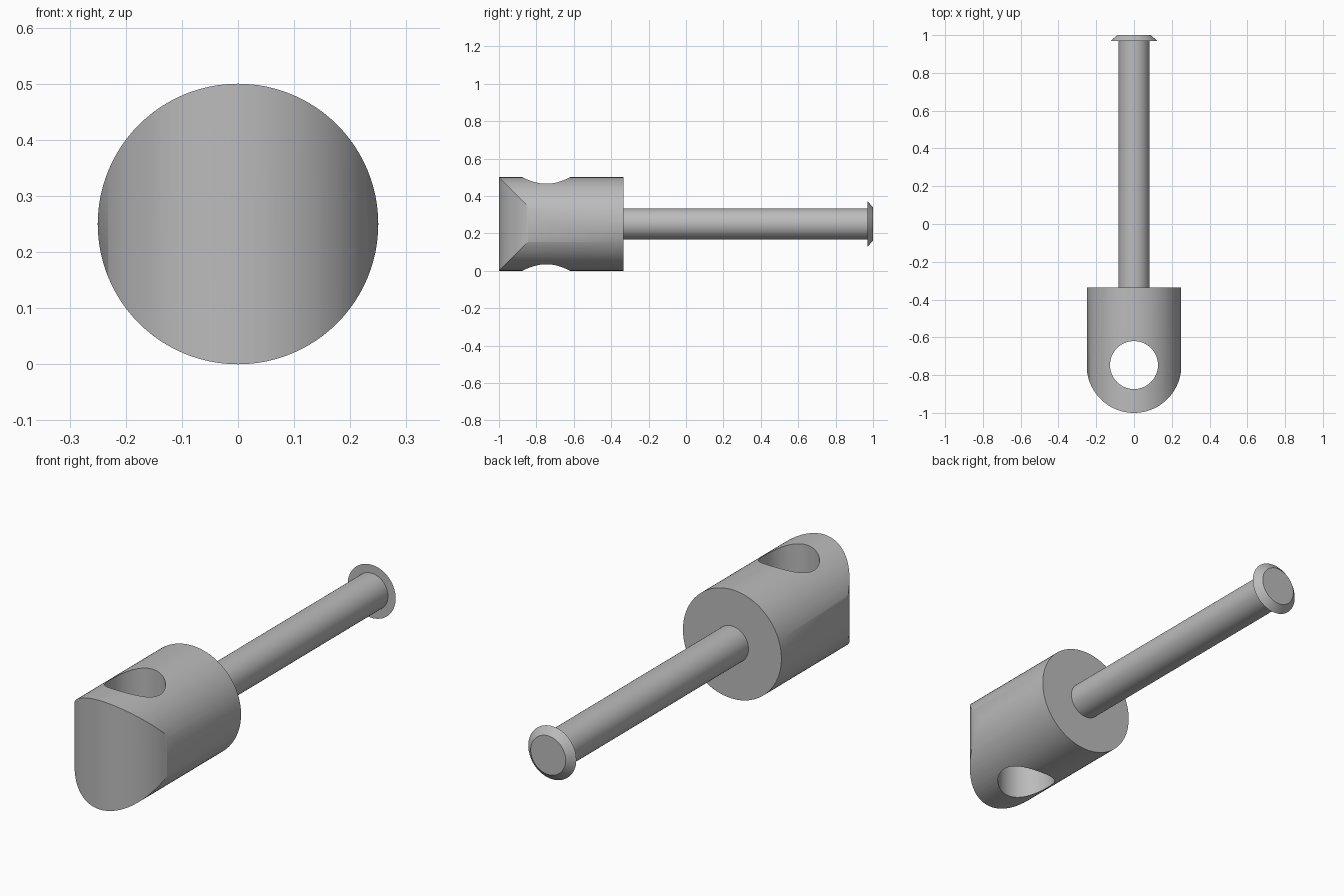
import bpy, bmesh, math
from mathutils import Matrix

if "Cube" in bpy.data.objects:
    bpy.data.objects.remove(bpy.data.objects["Cube"], do_unlink=True)

AXIS_Z = 0.25  # height of the shared long axis

metal = bpy.data.materials.new("grey metal")
metal.use_nodes = True
metal.diffuse_color = (0.5, 0.5, 0.5, 1)
metal.node_tree.nodes["Principled BSDF"].inputs["Base Color"].default_value = (0.5, 0.5, 0.5, 1)


def finish(name, bm):
    mesh = bpy.data.meshes.new(name)
    bmesh.ops.recalc_face_normals(bm, faces=bm.faces)
    bm.to_mesh(mesh)
    bm.free()
    mesh.materials.append(metal)
    obj = bpy.data.objects.new(name, mesh)
    bpy.context.collection.objects.link(obj)
    return obj


def rod(name, y0, y1, r0, r1, sides=64):
    """Round part lying along y, radius r0 at y0 and r1 at y1."""
    bm = bmesh.new()
    turn = (Matrix.Translation((0, (y0 + y1) / 2, AXIS_Z))
            @ Matrix.Rotation(-math.pi / 2, 4, "X"))
    bmesh.ops.create_cone(bm, cap_ends=True, segments=sides, radius1=r0,
                          radius2=r1, depth=y1 - y0, matrix=turn)
    return finish(name, bm)


def prism(name, outline, z0, z1):
    """Upright prism over an outline in x and y."""
    bm = bmesh.new()
    base = bm.faces.new([bm.verts.new((x, y, z0)) for x, y in outline])
    top = bmesh.ops.extrude_face_region(bm, geom=[base])["geom"]
    bmesh.ops.translate(bm, vec=(0, 0, z1 - z0),
                        verts=[v for v in top if isinstance(v, bmesh.types.BMVert)])
    return finish(name, bm)


def arc(radius, cy, start, sweep, count):
    return [(radius * math.cos(start + sweep * i / count),
             cy + radius * math.sin(start + sweep * i / count)) for i in range(count + 1)]


def smooth(obj):
    bpy.ops.object.select_all(action="DESELECT")
    obj.select_set(True)
    bpy.context.view_layer.objects.active = obj
    bpy.ops.object.shade_smooth_by_angle(angle=math.radians(30))


# Head: round bar with a rounded nose and a vertical eye hole
head = rod("head", -1.05, -0.335, 0.25, 0.25, 96)
nose = prism("nose_cutter",
             arc(0.2505, -0.7495, math.pi, math.pi, 64) + [(0.3, -0.7), (0.3, 0), (-0.3, 0), (-0.3, -0.7)],
             -0.1, 0.6)
eye = prism("eye_cutter", arc(0.127, -0.747, 0, math.tau, 64)[:-1], -0.1, 0.6)
for cutter, operation in ((nose, "INTERSECT"), (eye, "DIFFERENCE")):
    mod = head.modifiers.new(cutter.name, "BOOLEAN")
    mod.operation = operation
    mod.solver = "EXACT"
    mod.object = cutter
    bpy.ops.object.select_all(action="DESELECT")
    bpy.context.view_layer.objects.active = head
    bpy.ops.object.modifier_apply(modifier=mod.name)
    bpy.data.objects.remove(cutter, do_unlink=True)

# Shank and the bevelled flange at its end
shank = rod("shank", -0.335, 0.985, 0.083, 0.083)
flange = rod("end_flange", 0.97, 1.0, 0.122, 0.089)

for part in (head, shank, flange):
    smooth(part)
